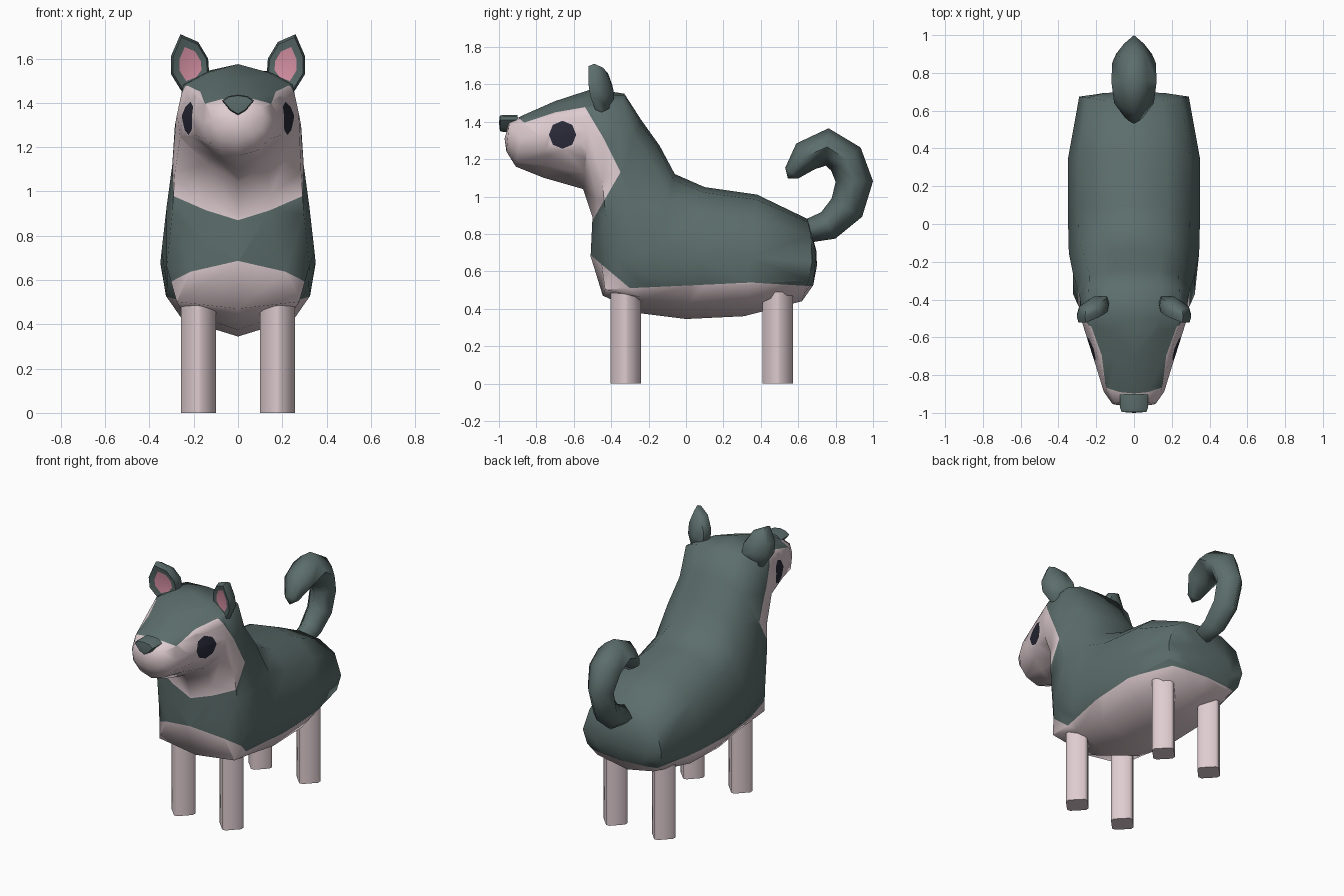
import bpy, bmesh, math
from mathutils import Vector

if "Cube" in bpy.data.objects:
    bpy.data.objects.remove(bpy.data.objects["Cube"])


def material(name, rgb):
    m = bpy.data.materials.new(name)
    m.use_nodes = True
    m.diffuse_color = (*rgb, 1)
    m.node_tree.nodes["Principled BSDF"].inputs["Base Color"].default_value = (*rgb, 1)
    return m


COAT = material("grey green coat", (0.107, 0.156, 0.150))
CREAM = material("pale pink fur", (0.73, 0.60, 0.63))
DARK = material("dark eye", (0.022, 0.022, 0.040))
PINK = material("ear pink", (0.76, 0.32, 0.42))


def finish(name, bm, mats, angle=45):
    bmesh.ops.recalc_face_normals(bm, faces=bm.faces)
    mesh = bpy.data.meshes.new(name)
    bm.to_mesh(mesh)
    bm.free()
    for m in mats:
        mesh.materials.append(m)
    ob = bpy.data.objects.new(name, mesh)
    bpy.context.collection.objects.link(ob)
    bpy.ops.object.select_all(action='DESELECT')
    ob.select_set(True)
    bpy.context.view_layer.objects.active = ob
    bpy.ops.object.shade_smooth_by_angle(angle=math.radians(angle))


def loft(rings, start, end):
    """Skin a row of rings and close each end with a fan to a point."""
    bm = bmesh.new()
    loops = [[bm.verts.new(p) for p in r] for r in rings]
    n = len(loops[0])
    for a, b in zip(loops, loops[1:]):
        for i in range(n):
            j = (i + 1) % n
            bm.faces.new((a[i], a[j], b[j], b[i]))
    for loop, tip in ((loops[0], start), (loops[-1], end)):
        c = bm.verts.new(tip)
        for i in range(n):
            bm.faces.new((loop[i], loop[(i + 1) % n], c))
    return bm


def inside(y, z, poly):
    hit = False
    for (y1, z1), (y2, z2) in zip(poly, poly[1:] + poly[:1]):
        if (z1 > z) != (z2 > z) and y < (y2 - y1) * (z - z1) / (z2 - z1) + y1:
            hit = not hit
    return hit


def paint(bm, poly, index):
    """Cut a side-on outline into the mesh and colour the faces inside it."""
    for (y1, z1), (y2, z2) in zip(poly, poly[1:] + poly[:1]):
        faces = []
        for f in bm.faces:
            ys = [v.co.y for v in f.verts]
            zs = [v.co.z for v in f.verts]
            if (min(ys) <= max(y1, y2) and max(ys) >= min(y1, y2)
                    and min(zs) <= max(z1, z2) and max(zs) >= min(z1, z2)):
                faces.append(f)
        geom = set(faces)
        for f in faces:
            geom.update(f.verts)
            geom.update(f.edges)
        if faces:
            bmesh.ops.bisect_plane(bm, geom=list(geom), dist=1e-4, plane_co=(0, y1, z1),
                                   plane_no=(0, z2 - z1, y1 - y2))
    for f in bm.faces:
        c = f.calc_center_median()
        if inside(c.y, c.z, poly):
            f.material_index = index


# Cross-sections from top to bottom: (share of half width, share of height)
TORSO = [(0, 0), (.5, .04), (.85, .2), (1, .52), (.93, .74), (.72, .89), (0, 1)]
BREAST = [(0, 0), (.45, .02), (.8, .12), (1, .42), (1, .76), (.86, .96), (0, 1)]
NECK = [(0, 0), (.45, .02), (.8, .12), (1, .4), (1, .7), (.5, .86), (0, 1)]
NAPE = [(0, 0), (.5, .01), (.84, .07), (1, .38), (1, .7), (.5, .86), (0, 1)]
HEAD = [(0, 0), (.5, .07), (.9, .18), (1, .42), (.95, .62), (.5, .84), (0, 1)]
MUZZLE = [(0, 0), (.5, .04), (.9, .15), (1, .45), (.9, .72), (.55, .91), (0, 1)]


def section(kind, top, bottom, width, bow=0):
    half = []
    for s, f in kind:
        y = top[0] + (bottom[0] - top[0]) * f + bow * math.sin(math.pi * f)
        half.append(Vector((s * width, y, top[1] + (bottom[1] - top[1]) * f)))
    return half + [Vector((-p.x, p.y, p.z)) for p in half[-2:0:-1]]


# Body, neck and head in one skin, from rump to muzzle
body = loft([
    section(TORSO, (.697, .71), (.68, .525), .19),
    section(TORSO, (.65, .88), (.62, .44), .29, .04),
    section(TORSO, (.38, 1.01), (.31, .36), .35),
    section(TORSO, (.10, 1.05), (0, .345), .35),
    section(TORSO, (-.06, 1.12), (-.24, .375), .345),
    section(BREAST, (-.14, 1.27), (-.445, .47), .322),
    section(NECK, (-.24, 1.41), (-.51, .68), .297),
    section(NAPE, (-.33, 1.55), (-.50, .89), .285),
    section(HEAD, (-.50, 1.575), (-.55, 1.04), .275),
    section(HEAD, (-.70, 1.51), (-.76, 1.10), .21),
    section(MUZZLE, (-.87, 1.435), (-.91, 1.16), .16),
    section(MUZZLE, (-.945, 1.40), (-.96, 1.24), .115),
], (0, .70, .63), (0, -.97, 1.31))

# Pale mask, pale belly and eyes
paint(body, [(-.53, .82), (-.35, 1.13), (-.44, 1.31), (-.54, 1.478), (-.70, 1.45),
             (-.865, 1.395), (-.90, 1.425), (-.91, 1.6), (-1.1, 1.6), (-1.1, .82)], 1)
paint(body, [(-.55, .72), (-.30, .51), (.35, .54), (.68, .52), (.8, .52),
             (.8, .2), (-.55, .2)], 1)
paint(body, [(-.66 + .073 * math.cos(math.radians(a)), 1.33 + .075 * math.sin(math.radians(a)))
             for a in range(0, 360, 45)], 2)
finish("body", body, [COAT, CREAM, DARK], 65)

# Curled tail with a diamond section: (y, z, radius, half width) along its centre line
path = [(.60, .80, .055, .06), (.76, .845, .08, .08), (.86, .94, .095, .09), (.90, 1.08, .10, .095),
        (.855, 1.20, .10, .115), (.755, 1.265, .10, .12), (.64, 1.215, .085, .105),
        (.565, 1.125, .045, .05)]
rings = []
for i, (y, z, r, w) in enumerate(path):
    a, b = path[max(i - 1, 0)], path[min(i + 1, len(path) - 1)]
    t = Vector((0, b[0] - a[0], b[1] - a[1])).normalized()
    c, n, across = Vector((0, y, z)), Vector((0, t.z, -t.y)) * r, Vector((w, 0, 0))
    rings.append([c + n, c + n * .55 + across * .55, c + across, c - n * .55 + across * .55,
                  c - n, c - n * .55 - across * .55, c - across, c + n * .55 - across * .55])
finish("tail", loft(rings, (0, .59, .79), (0, .545, 1.095)), [COAT], 85)

# Legs: square posts set diagonally, with trimmed corners
a, b = .079, .012
foot = [(a, -b), (a, b), (b, a), (-b, a), (-a, b), (-a, -b), (-b, -a), (b, -a)]
for side, sx in (("left", 1), ("right", -1)):
    for end, y in (("front", -.322), ("rear", .49)):
        x = sx * .178
        rings = [[(x + u, y + v * 1.04, z) for u, v in foot] for z in (0, .49)]
        finish(f"{end}_{side}_leg", loft(rings, (x, y, 0), (x, y, .49)), [CREAM], 50)

# Ears: rim, outer edge and rounded back around a pink inner face
outline = [(.17, 1.475), (.13, 1.53), (.135, 1.60), (.18, 1.675), (.26, 1.71), (.303, 1.61),
           (.303, 1.53), (.25, 1.445)]
cx, cz = .213, 1.573
for side, sx in (("left", 1), ("right", -1)):
    rings = []
    for scale, depth in ((.58, .008), (.9, 0), (1, .035), (.85, .075)):
        ring = []
        for x, z in outline:
            x, z = cx + (x - cx) * scale, cz + (z - cz) * scale
            lean = -.46 - .35 * (x - .13) + depth - (z - cz) * .15
            ring.append((sx * x, lean, z))
        rings.append(ring)
    bm = loft(rings, (sx * cx, -.481, cz), (sx * cx, -.385, cz - .02))
    bm.verts.ensure_lookup_table()
    centre = bm.verts[len(bm.verts) - 2]
    for f in centre.link_faces:
        f.material_index = 1
    finish(f"{side}_ear", bm, [COAT, PINK], 60)

# Nose: a small wedge pointing down
shape = [(0, 1.437), (.045, 1.43), (.073, 1.41), (.035, 1.365), (0, 1.345),
         (-.035, 1.365), (-.073, 1.41), (-.045, 1.43)]
rings = [[(x * s, y, 1.395 + (z - 1.395) * s) for x, z in shape]
         for s, y in ((1, -.90), (1, -.975), (.9, -.995))]
finish("nose", loft(rings, (0, -.90, 1.395), (0, -1.0, 1.395)), [COAT], 60)
